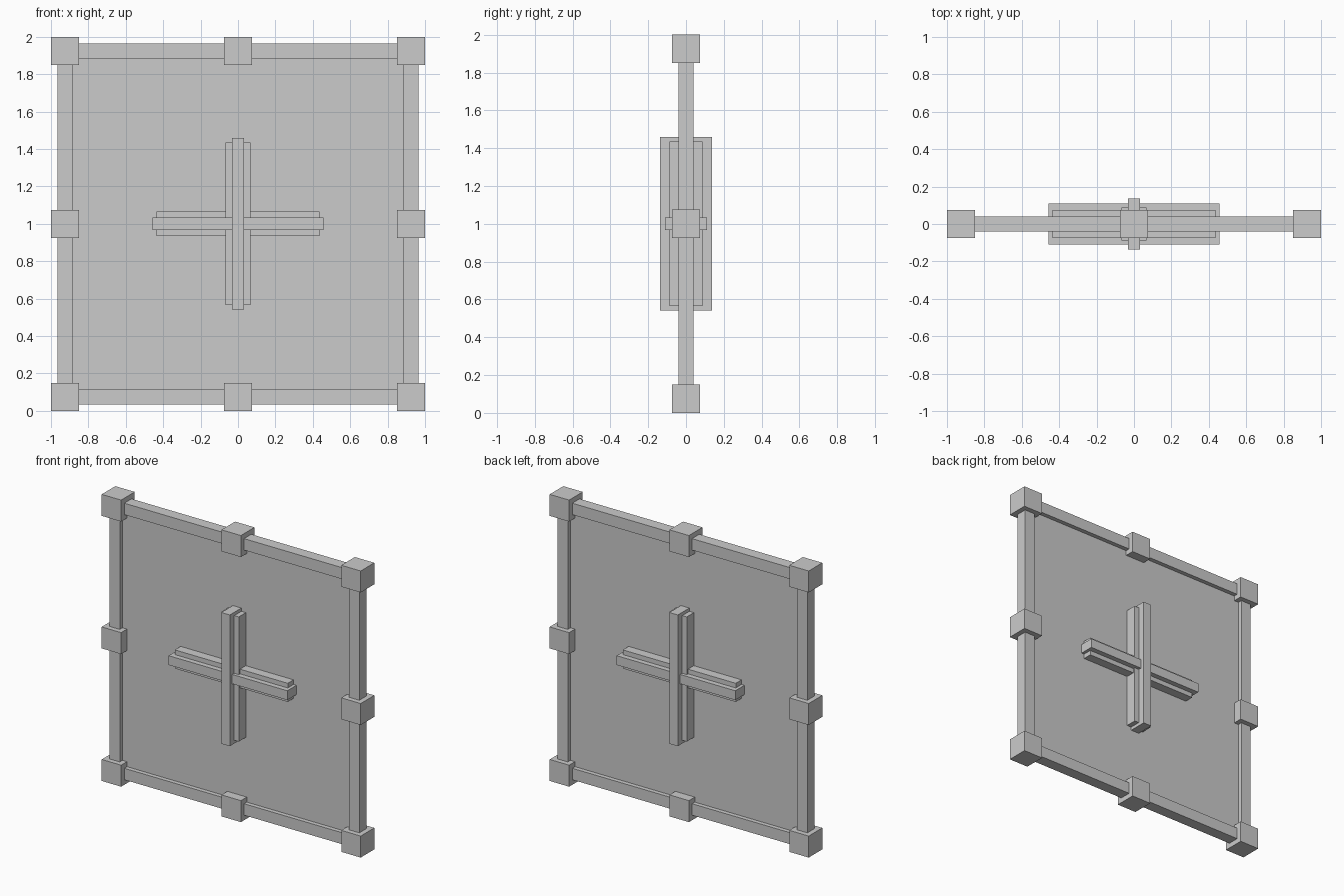
import bpy, bmesh
from mathutils import Matrix, Vector

if "Cube" in bpy.data.objects:
    bpy.data.objects.remove(bpy.data.objects["Cube"])


def box(name, centre, size):
    """Axis-aligned box object from centre and full size."""
    bm = bmesh.new()
    bmesh.ops.create_cube(bm, size=1.0, matrix=Matrix.Diagonal((*size, 1)))
    mesh = bpy.data.meshes.new(name)
    bm.to_mesh(mesh)
    bm.free()
    obj = bpy.data.objects.new(name, mesh)
    obj.location = Vector(centre)
    bpy.context.collection.objects.link(obj)
    return obj


MID = 1.0      # height of the panel centre
EDGE = 0.925   # distance from centre to the frame line
BLOCK = 0.15
RAIL = 0.08

# Thin panel filling the frame
box("panel", (0, 0, MID), (2 * EDGE, 0.02, 2 * EDGE))

# Frame rails on all four sides
for side, s in (("low", -1), ("high", 1)):
    box(f"horizontal_rail_{side}", (0, 0, MID + s * EDGE), (2 * EDGE, RAIL, RAIL))
    box(f"vertical_rail_{side}", (s * EDGE, 0, MID), (RAIL, RAIL, 2 * EDGE))

# Blocks at the corners and middle of each side
for i in (-1, 0, 1):
    for k in (-1, 0, 1):
        if i or k:
            kind = "corner_block" if i and k else "middle_block"
            box(kind, (i * EDGE, 0, MID + k * EDGE), (BLOCK, BLOCK, BLOCK))

# Stepped cross running through the panel: wide base bars and narrow raised ribs
box("cross_upright_base", (0, 0, MID), (0.135, 0.176, 0.87))
box("cross_upright_rib", (0, 0, MID), (0.065, 0.274, 0.916))
box("cross_arm_base", (0, 0, MID), (0.872, 0.148, 0.13))
box("cross_arm_rib", (0, 0, MID), (0.916, 0.22, 0.065))
